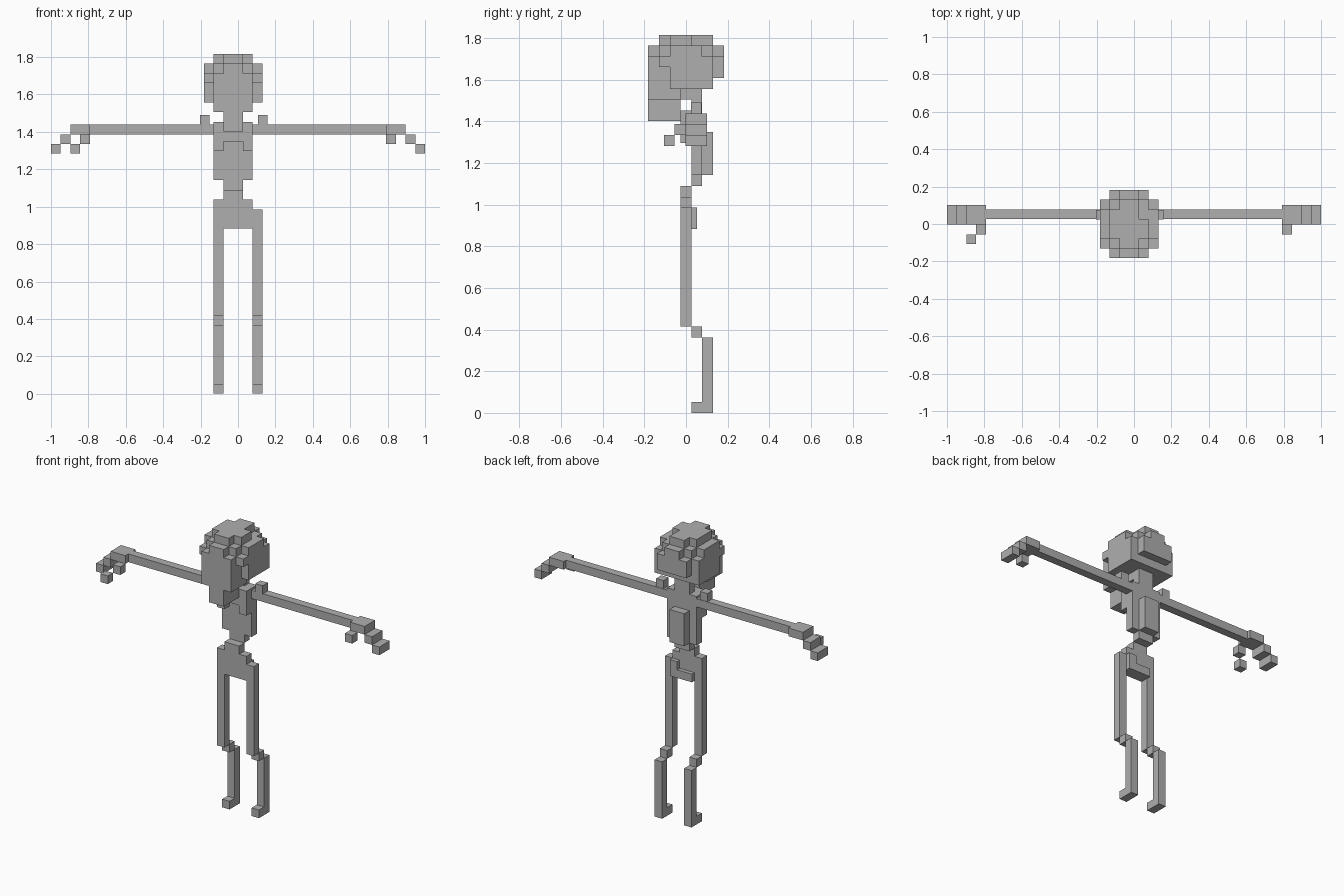
import bpy, bmesh
from mathutils import Vector

V = 0.0519  # edge length of one block

if "Cube" in bpy.data.objects:
    bpy.data.objects.remove(bpy.data.objects["Cube"])

grey = bpy.data.materials.new("bone grey")
grey.use_nodes = True
COLOUR = (0.43, 0.43, 0.43, 1)
grey.diffuse_color = COLOUR
grey.node_tree.nodes["Principled BSDF"].inputs["Base Color"].default_value = COLOUR


def blocks(name, boxes, origin=(-V / 2, -V / 2, 0), side=1):
    """Union of block ranges (x0, x1, y0, y1, z0, z1, inclusive), outer skin only."""
    cells = {(x, y, z) for a, b, c, d, e, f in boxes
             for x in range(a, b + 1) for y in range(c, d + 1) for z in range(e, f + 1)}
    bm = bmesh.new()
    for cell in cells:
        for axis in range(3):
            for step in (0, 1):
                beside = list(cell)
                beside[axis] += 2 * step - 1
                if tuple(beside) in cells:
                    continue
                corners = []
                for p, q in ((0, 0), (1, 0), (1, 1), (0, 1)):
                    c = Vector(cell)
                    c[axis] += step
                    c[(axis + 1) % 3] += p
                    c[(axis + 2) % 3] += q
                    co = Vector(origin) + c * V
                    corners.append(bm.verts.new((co.x * side, co.y, co.z)))
                if (step == 0) != (side < 0):
                    corners.reverse()
                bm.faces.new(corners)
    bmesh.ops.remove_doubles(bm, verts=bm.verts, dist=0.001)
    bmesh.ops.dissolve_limit(bm, angle_limit=0.01, verts=bm.verts, edges=bm.edges)
    mesh = bpy.data.meshes.new(name)
    bm.to_mesh(mesh)
    bm.free()
    mesh.materials.append(grey)
    obj = bpy.data.objects.new(name, mesh)
    bpy.context.collection.objects.link(obj)
    return obj


# Skull: core, rounded crown, sides and back
blocks("skull", [
    (-2, 1, -2, 2, 30, 33),
    (-1, 0, -2, 2, 34, 34), (-2, -2, -1, 1, 34, 34), (1, 1, -1, 0, 34, 34),
    (-3, 2, -1, 1, 33, 33), (-3, 2, -2, 2, 32, 32), (-3, 2, -1, 2, 30, 31),
    (-1, 0, 3, 3, 33, 33), (-2, 1, 3, 3, 31, 32),
    # face and jaw
    (-1, 0, -3, -3, 33, 33), (-2, 1, -3, -3, 30, 32),
    (-2, 1, -3, -1, 29, 29), (-1, 0, -3, -1, 27, 28),
    # neck
    (-1, 0, 0, 1, 29, 29), (-1, 0, 1, 1, 28, 28)])

# Torso: spine wall, arched chest, back plate, waist
blocks("torso", [
    (-2, 1, 1, 1, 22, 27),
    (-2, 1, 0, 0, 26, 27), (-2, -2, 0, 0, 25, 25), (1, 1, 0, 0, 25, 25),
    (-1, 0, 2, 2, 22, 25),
    (-1, 0, 1, 1, 21, 21)])

# Pelvis with a half-depth plate at the back
blocks("pelvis", [(-1, 1, 0, 0, 17, 18), (-2, 1, 0, 0, 19, 19), (-1, 0, 0, 0, 20, 20)])
blocks("pelvis_back_plate", [(-1, 1, 0, 0, 17, 17), (1, 1, 0, 0, 18, 18)],
       origin=(-V / 2, 0, 0))

# Legs: thigh, knee, shin, foot
for name, x in (("right_leg", -2), ("left_leg", 2)):
    blocks(name, [(x, x, 0, 0, 8, 18), (x, x, 1, 1, 7, 7),
                  (x, x, 2, 2, 0, 6), (x, x, 1, 1, 0, 0)])

# Arms, counted inward from the fingertips
ARM_Z = 1.387
for name, side, length in (("left", 1, 18), ("right", -1, 17)):
    blocks(name + "_arm", [(-length, -5, 0, 0, 0, 0)], (1, V / 2, ARM_Z), side)
    hand = [(-4, -3, 0, 1, 0, 0), (-2, -2, 0, 1, -1, -1), (-1, -1, 0, 1, -2, -2),
            (-4, -4, -1, -1, -1, -1)]
    if side < 0:
        hand.append((-3, -3, -2, -2, -2, -2))  # longer thumb
    blocks(name + "_hand", hand, (1, -0.003, ARM_Z), side)

# Shoulder knobs
for name, x in (("left_shoulder", 0.106), ("right_shoulder", -0.204)):
    blocks(name, [(0, 0, 0, 0, 0, 0)], (x, 0.023, ARM_Z + V))
